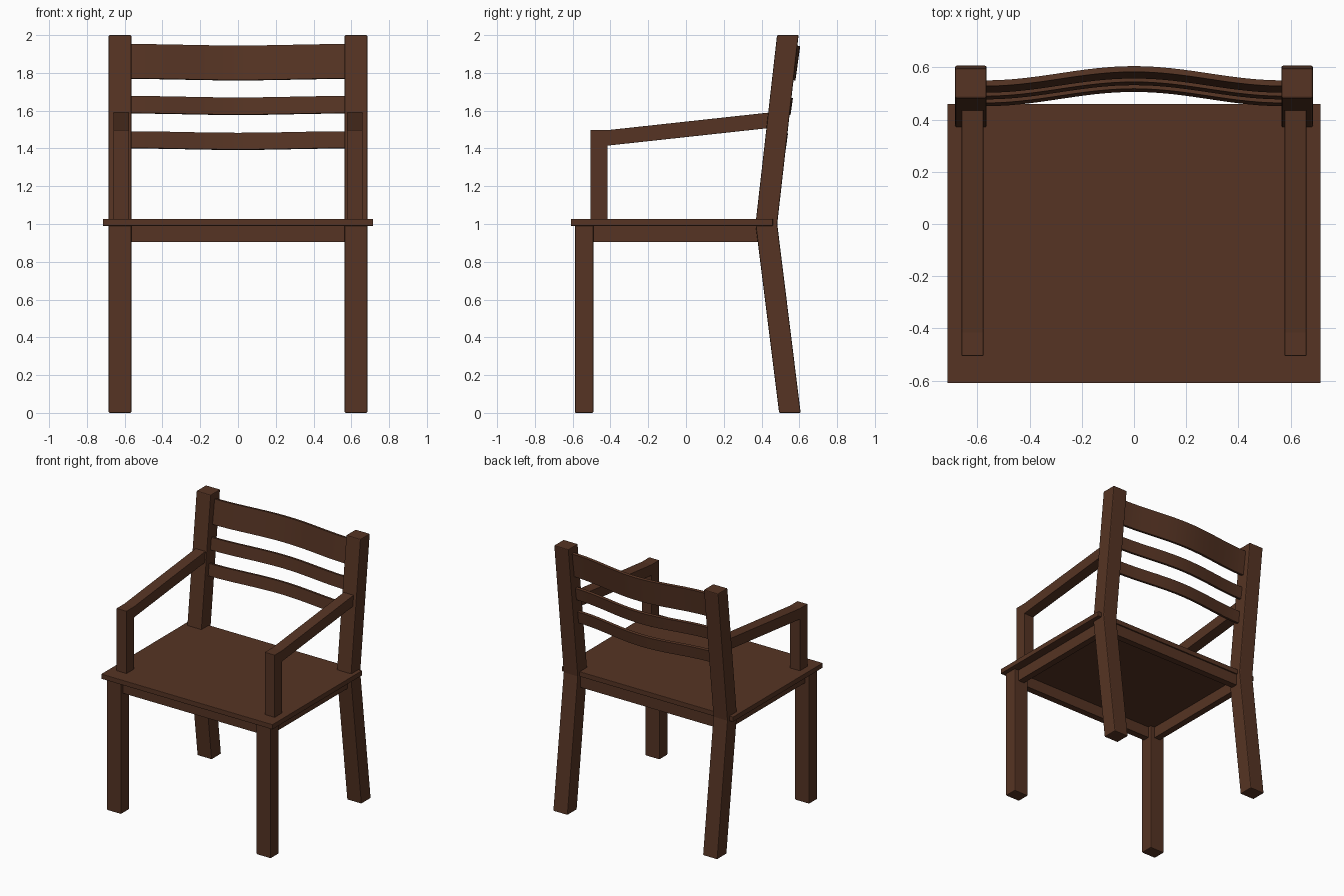
import bpy, bmesh, math

cube = bpy.data.objects.get("Cube")
if cube:
    bpy.data.objects.remove(cube, do_unlink=True)

# Single dark wood colour
wood = bpy.data.materials.new("dark_brown_wood")
wood.use_nodes = True
COLOUR = (0.092, 0.034, 0.017, 1)
wood.diffuse_color = COLOUR
bsdf = wood.node_tree.nodes["Principled BSDF"]
bsdf.inputs["Base Color"].default_value = COLOUR
bsdf.inputs["Roughness"].default_value = 0.6


def finish(name, bm, bevel=0.0, smooth=False):
    """Turn a bmesh into a named wooden part."""
    bmesh.ops.recalc_face_normals(bm, faces=bm.faces)
    mesh = bpy.data.meshes.new(name)
    bm.to_mesh(mesh)
    bm.free()
    mesh.materials.append(wood)
    ob = bpy.data.objects.new(name, mesh)
    bpy.context.collection.objects.link(ob)
    if bevel:
        mod = ob.modifiers.new("soft_edges", "BEVEL")
        mod.width = bevel
        mod.segments = 2
    if smooth:
        bpy.ops.object.select_all(action="DESELECT")
        ob.select_set(True)
        bpy.context.view_layer.objects.active = ob
        bpy.ops.object.shade_smooth_by_angle(angle=math.radians(30))
    return ob


def prism(name, profile, x0, x1, bevel=0.0):
    """Extrude a (y, z) side profile from x0 to x1."""
    bm = bmesh.new()
    face = bm.faces.new([bm.verts.new((x0, y, z)) for y, z in profile])
    new = bmesh.ops.extrude_face_region(bm, geom=[face])["geom"]
    bmesh.ops.translate(bm, vec=(x1 - x0, 0, 0),
                        verts=[v for v in new if isinstance(v, bmesh.types.BMVert)])
    return finish(name, bm, bevel)


def box(name, x0, x1, y0, y1, z0, z1, bevel=0.0):
    return prism(name, [(y0, z0), (y1, z0), (y1, z1), (y0, z1)], x0, x1, bevel)


def slat(name, z0, z1, thick=0.022, bow=0.055, half=0.59, steps=32):
    """Back slat bowed backwards, leaning with the back posts."""
    lean = math.atan(0.14)
    s, c = math.sin(lean), math.cos(lean)
    bm = bmesh.new()
    rings = []
    for i in range(steps + 1):
        x = -half + 2 * half * i / steps
        t = min(abs(x) / 0.57, 1)
        d = bow * (0.5 + 0.5 * math.cos(math.pi * t)) - bow
        ring = []
        for z, off in ((z0, 0), (z1, 0), (z1, -thick), (z0, -thick)):
            y = 0.534 + 0.14 * (z - 1.437)
            ring.append(bm.verts.new((x, y + (d + off) * c, z - (d + off) * s)))
        rings.append(ring)
    for a, b in zip(rings, rings[1:]):
        for k in range(4):
            n = (k + 1) % 4
            bm.faces.new((a[k], a[n], b[n], b[k]))
    bm.faces.new(rings[0])
    bm.faces.new(rings[-1])
    return finish(name, bm, smooth=True)


# Seat board
box("seat", -0.715, 0.715, -0.61, 0.46, 0.99, 1.027, 0.003)

# Legs, armrests and side rails, repeated on both sides
back_leg = [(0.493, 0), (0.607, 0), (0.483, 1.0), (0.596, 2), (0.482, 2), (0.368, 1.0)]
armrest = [(-0.505, 1.02), (-0.415, 1.02), (-0.415, 1.415), (0.44, 1.508),
           (0.44, 1.59), (-0.415, 1.497), (-0.505, 1.497)]
for side, sx in (("left", 1), ("right", -1)):
    box(side + "_front_leg", sx * 0.565, sx * 0.685, -0.588, -0.49, 0, 0.995, 0.006)
    prism(side + "_back_leg", back_leg, sx * 0.565, sx * 0.685, 0.006)
    prism(side + "_armrest", armrest, sx * 0.577, sx * 0.66, 0.002)
    box(side + "_seat_rail", sx * 0.6, sx * 0.65, -0.5, 0.4, 0.905, 0.992)

# Rails under the front and back of the seat
box("front_seat_rail", -0.575, 0.575, -0.565, -0.515, 0.905, 0.992)
box("back_seat_rail", -0.575, 0.575, 0.4, 0.45, 0.905, 0.992)

# Curved back slats
slat("top_back_slat", 1.76, 1.942)
slat("middle_back_slat", 1.577, 1.667)
slat("lower_back_slat", 1.392, 1.48)
